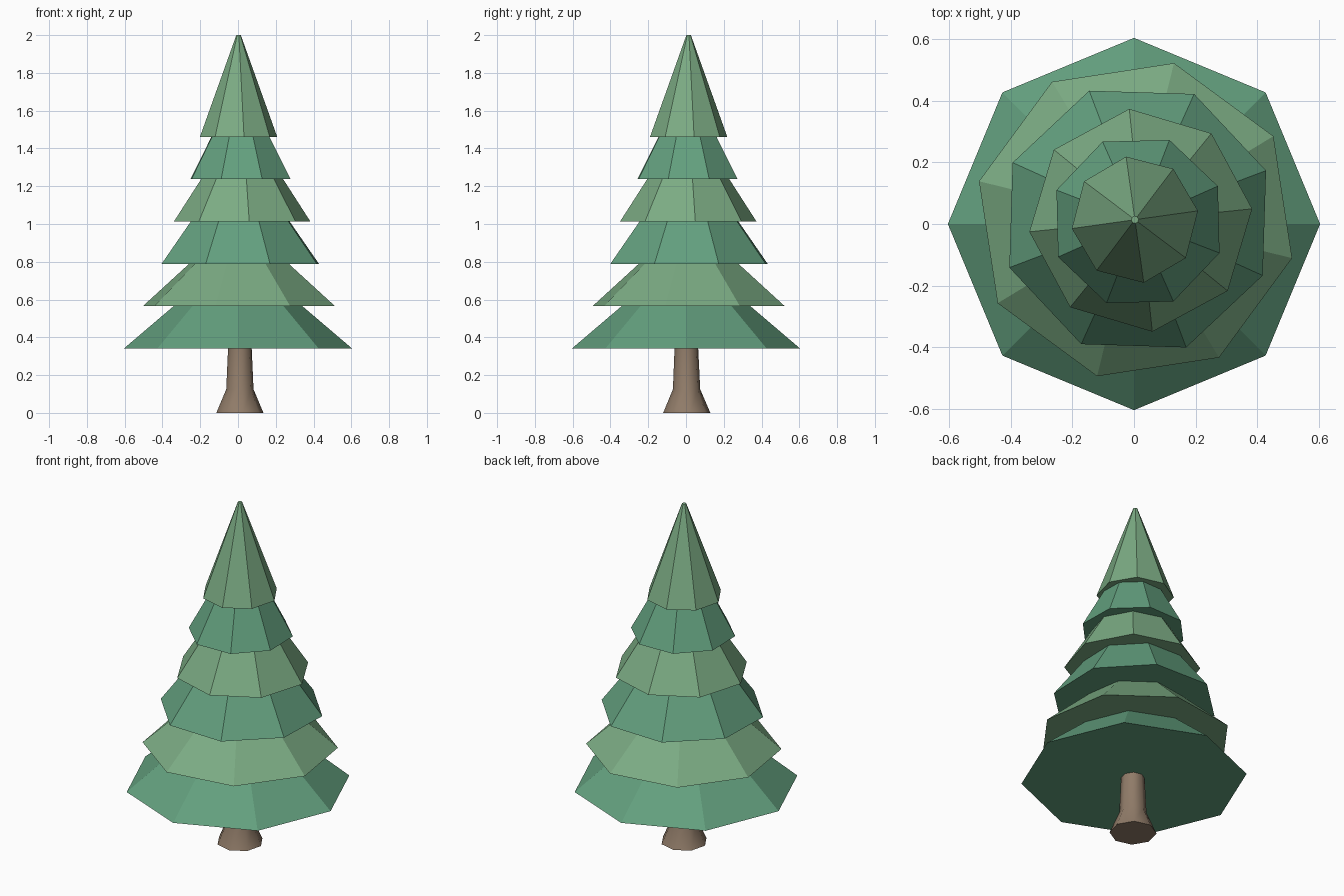
import bpy, bmesh, math

if "Cube" in bpy.data.objects:
    bpy.data.objects.remove(bpy.data.objects["Cube"])

SIDES = 8


def material(name, rgb):
    m = bpy.data.materials.new(name)
    m.diffuse_color = (*rgb, 1)
    m.use_nodes = True
    m.node_tree.nodes["Principled BSDF"].inputs["Base Color"].default_value = m.diffuse_color
    return m


def stacked_rings(name, rings, degrees, mat, smooth=False):
    """Closed solid through octagonal rings (x, y, z, radius)."""
    bm = bmesh.new()
    loops = []
    for x, y, z, r in rings:
        angles = [math.radians(degrees) + math.tau * i / SIDES for i in range(SIDES)]
        loops.append([bm.verts.new((x + r * math.cos(a), y + r * math.sin(a), z))
                      for a in angles])
    for low, high in zip(loops, loops[1:]):
        for i in range(SIDES):
            j = (i + 1) % SIDES
            f = bm.faces.new((low[i], low[j], high[j], high[i]))
            f.smooth = smooth
    bm.faces.new(loops[0][::-1])
    bm.faces.new(loops[-1])
    me = bpy.data.meshes.new(name)
    bm.to_mesh(me)
    bm.free()
    if smooth:
        me.set_sharp_from_angle(angle=math.radians(50))
    me.materials.append(mat)
    ob = bpy.data.objects.new(name, me)
    bpy.context.collection.objects.link(ob)
    return ob


bark = material("bark", (0.28, 0.20, 0.14))
greens = [material("deep_green", (0.125, 0.35, 0.21)),
          material("light_green", (0.20, 0.41, 0.23))]

# Flared trunk
stacked_rings("trunk", [(0.010, 0.004, 0, 0.126),
                        (0.010, 0.003, 0.125, 0.073),
                        (0.010, 0.002, 0.345, 0.063)], 8, bark, smooth=True)

# Foliage tiers: centre x, centre y, bottom z, bottom radius, top radius, turn
tiers = [(0.000, 0.000, 0.340, 0.605, 0.340, 0.0),
         (0.005, 0.014, 0.565, 0.524, 0.272, 31.2),
         (0.012, 0.016, 0.788, 0.446, 0.280, 20.7),
         (0.022, 0.012, 1.012, 0.364, 0.218, 5.9),
         (0.013, 0.008, 1.237, 0.284, 0.165, 23.9),
         (0.003, 0.014, 1.460, 0.207, 0.012, 8.0)]
tops = [t[2] + 0.001 for t in tiers[1:]] + [2.0]
for k, ((x, y, z, r0, r1, turn), top) in enumerate(zip(tiers, tops)):
    stacked_rings(f"foliage_tier_{k + 1}", [(x, y, z, r0), (x, y, top, r1)],
                  turn, greens[k % 2])
